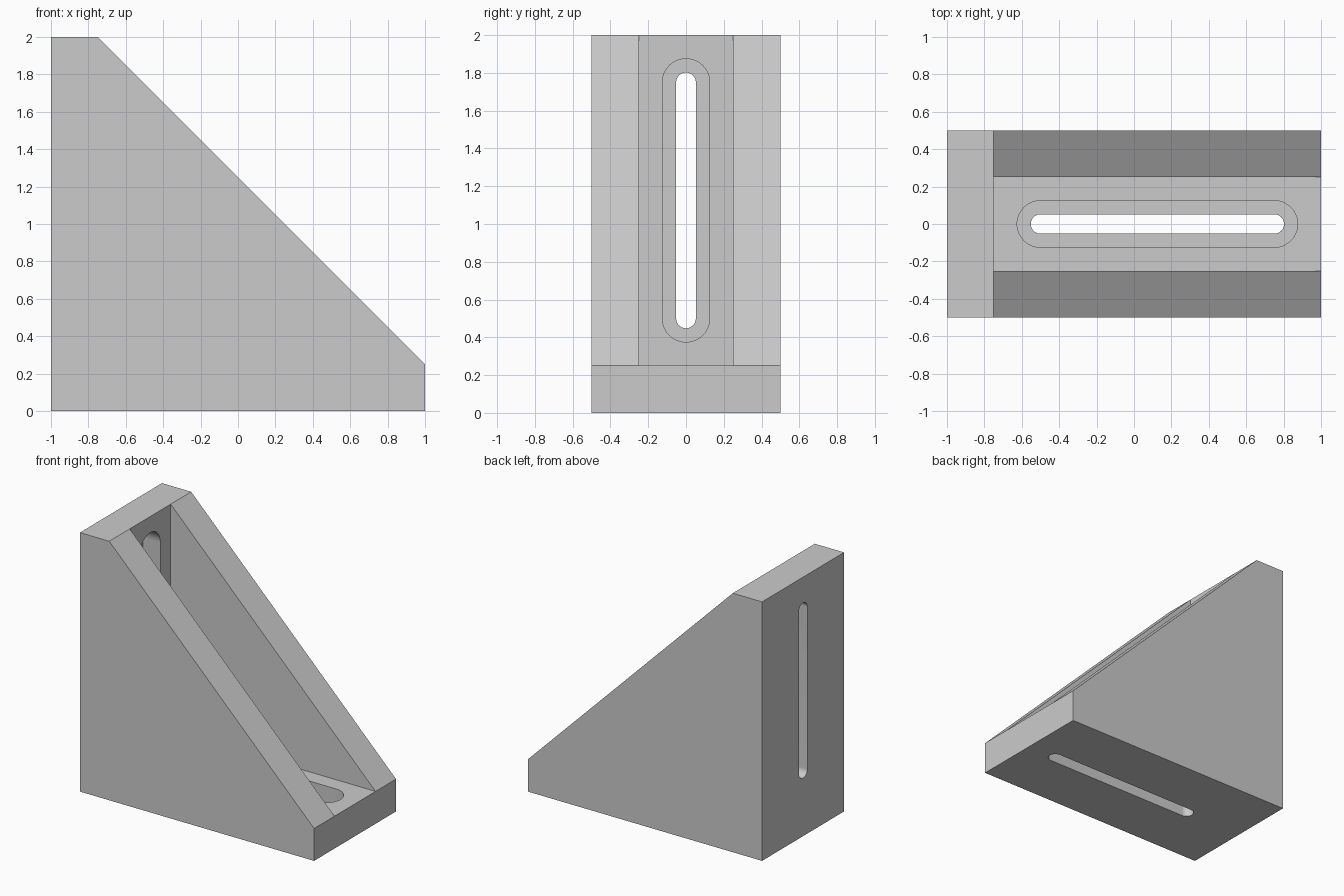
import bpy
import bmesh
import math
from mathutils import Matrix, Vector

cube = bpy.data.objects.get("Cube")
if cube:
    bpy.data.objects.remove(cube, do_unlink=True)

WALL = 0.25          # plate and cheek thickness
BORE_DEPTH = 0.15    # depth of the wide slot recess

grey = bpy.data.materials.new("plain grey")
grey.use_nodes = True
colour = (0.6, 0.6, 0.6, 1)
grey.diffuse_color = colour
grey.node_tree.nodes["Principled BSDF"].inputs["Base Color"].default_value = colour


def prism(name, points, direction):
    """Extrude a closed outline of 3D points along a direction."""
    bm = bmesh.new()
    face = bm.faces.new([bm.verts.new(p) for p in points])
    result = bmesh.ops.extrude_face_region(bm, geom=[face])
    moved = [v for v in result["geom"] if isinstance(v, bmesh.types.BMVert)]
    bmesh.ops.translate(bm, verts=moved, vec=direction)
    bmesh.ops.recalc_face_normals(bm, faces=bm.faces)
    mesh = bpy.data.meshes.new(name)
    bm.to_mesh(mesh)
    bm.free()
    mesh.materials.append(grey)
    obj = bpy.data.objects.new(name, mesh)
    bpy.context.collection.objects.link(obj)
    return obj


def slot(name, start, end, radius, low, high, matrix):
    """Round-ended slot along local x, cut between two local heights."""
    steps = 24
    points = []
    for centre, turn in ((end, -math.pi / 2), (start, math.pi / 2)):
        for i in range(steps + 1):
            a = turn + math.pi * i / steps
            points.append(matrix @ Vector((centre + radius * math.cos(a),
                                           radius * math.sin(a), low)))
    return prism(name, points, matrix.to_3x3() @ Vector((0, 0, high - low)))


def cut(target, cutter):
    cutter.hide_render = True
    mod = target.modifiers.new("cut", "BOOLEAN")
    mod.operation = "DIFFERENCE"
    mod.solver = "EXACT"
    mod.object = cutter
    bpy.context.view_layer.objects.active = target
    bpy.ops.object.modifier_apply(modifier=mod.name)
    bpy.data.objects.remove(cutter, do_unlink=True)


# Bracket body: side outline with a sloping front edge
outline = [(-1, 0), (1, 0), (1, 0.25), (-0.75, 2), (-1, 2)]
bracket = prism("angle_bracket", [(x, -0.5, z) for x, z in outline], (0, 1, 0))

# Open pocket between the two cheeks
inner = WALL - 1
pocket = [(inner, WALL), (2, WALL), (2, 3), (inner, 3)]
cut(bracket, prism("pocket_cutter", [(x, -0.25, z) for x, z in pocket], (0, 0.5, 0)))

# Stepped slots: the base plate, then the back plate by swapping x and z
base = Matrix.Identity(4)
back = Matrix(((0, 0, 1, -1), (0, 1, 0, 0), (1, 0, 0, 1), (0, 0, 0, 1)))
for name, matrix in (("base", base), ("back", back)):
    cut(bracket, slot(name + "_slot_cutter", -0.5, 0.75, 0.052, -0.1, 0.2, matrix))
    cut(bracket, slot(name + "_recess_cutter", -0.5, 0.75, 0.125,
                      WALL - BORE_DEPTH, WALL + 0.05, matrix))

# Smooth round slot ends, sharp edges elsewhere
bpy.ops.object.select_all(action="DESELECT")
bracket.select_set(True)
bpy.context.view_layer.objects.active = bracket
bpy.ops.object.shade_smooth_by_angle(angle=math.radians(30))
